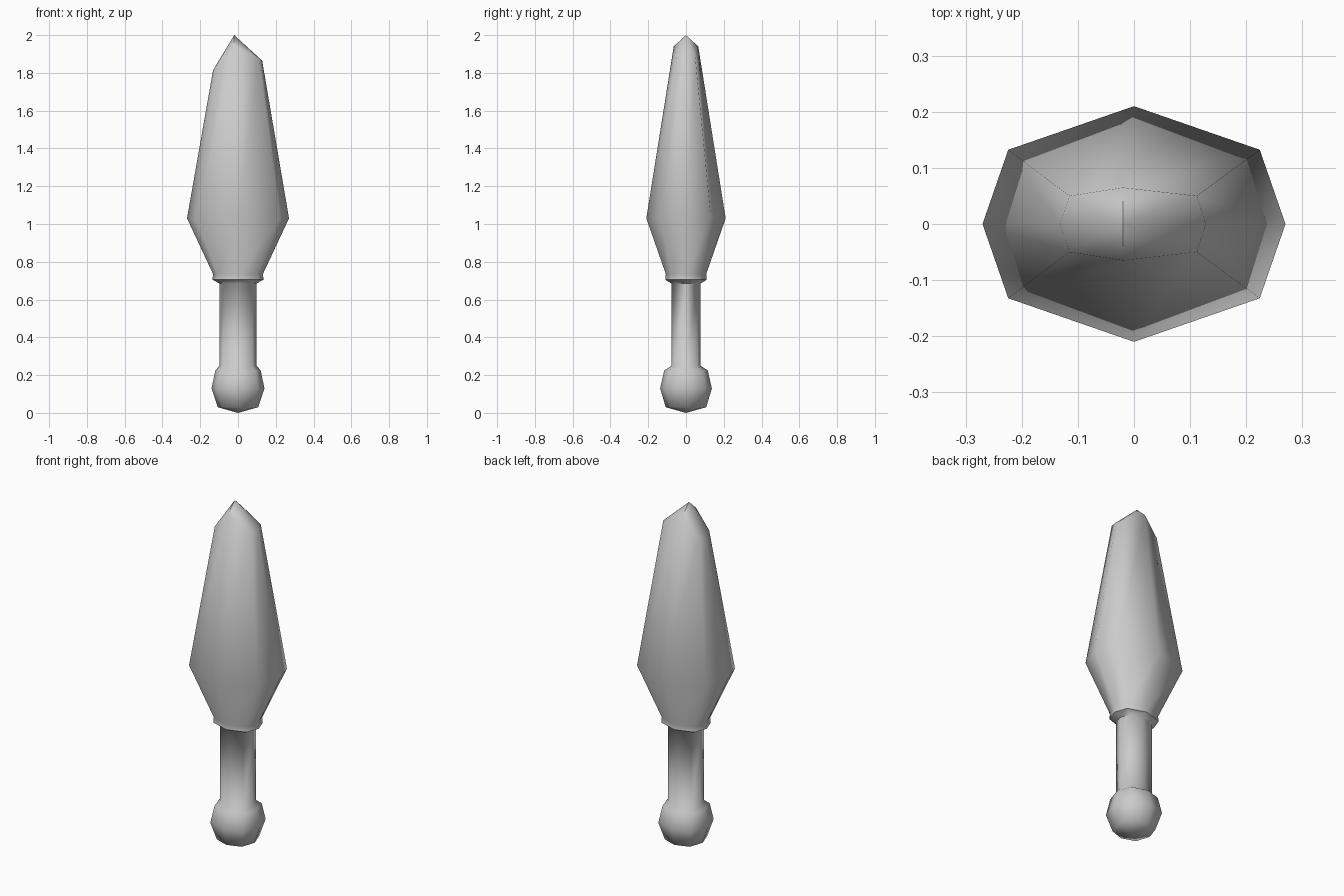
import bpy
import bmesh

cube = bpy.data.objects.get("Cube")
if cube:
    bpy.data.objects.remove(cube)

grey = bpy.data.materials.new("plain grey")
grey.use_nodes = True
colour = (0.6, 0.6, 0.6, 1)
grey.diffuse_color = colour
grey.node_tree.nodes["Principled BSDF"].inputs["Base Color"].default_value = colour


def ring(bm, z, rx, ry, kx, ky):
    """Eight-sided section; kx, ky place the diagonal corners."""
    unit = [(1, 0), (kx, ky), (0, 1), (-kx, ky),
            (-1, 0), (-kx, -ky), (0, -1), (kx, -ky)]
    return [bm.verts.new((x * rx, y * ry, z)) for x, y in unit]


def bridge(bm, low, high):
    for i in range(8):
        j = (i + 1) % 8
        bm.faces.new((low[i], low[j], high[j], high[i]))


def fan(bm, loop, point):
    tip = bm.verts.new(point)
    for i in range(8):
        bm.faces.new((loop[i], loop[(i + 1) % 8], tip))


# Sections from pommel to the widest part of the blade
sections = [
    (0.03, 0.107, 0.107, 0.75, 0.75),   # pommel
    (0.13, 0.14, 0.137, 0.76, 0.76),
    (0.225, 0.12, 0.115, 0.76, 0.76),
    (0.25, 0.098, 0.077, 0.77, 0.75),   # grip
    (0.685, 0.098, 0.077, 0.77, 0.75),
    (0.705, 0.135, 0.11, 0.8, 0.68),    # collar
    (0.735, 0.132, 0.107, 0.8, 0.68),
    (1.03, 0.27, 0.21, 0.83, 0.63),     # blade
]

bm = bmesh.new()
rings = [ring(bm, *s) for s in sections]

# Uneven shoulder of the blade tip
half = [(0.128, 0, 1.865), (0.112, 0.05, 1.875), (-0.02, 0.065, 1.94),
        (-0.115, 0.05, 1.84), (-0.132, 0, 1.815)]
shoulder = half + [(x, -y, z) for x, y, z in half[3:0:-1]]
rings.append([bm.verts.new(p) for p in shoulder])

for low, high in zip(rings, rings[1:]):
    bridge(bm, low, high)
fan(bm, rings[0], (0, 0, 0))
fan(bm, rings[-1], (-0.02, 0, 2))
bmesh.ops.recalc_face_normals(bm, faces=bm.faces)

mesh = bpy.data.meshes.new("dagger")
bm.to_mesh(mesh)
bm.free()
mesh.materials.append(grey)
dagger = bpy.data.objects.new("dagger", mesh)
bpy.context.collection.objects.link(dagger)

bpy.ops.object.select_all(action='DESELECT')
dagger.select_set(True)
bpy.context.view_layer.objects.active = dagger
bpy.ops.object.shade_smooth_by_angle(angle=1.05)
